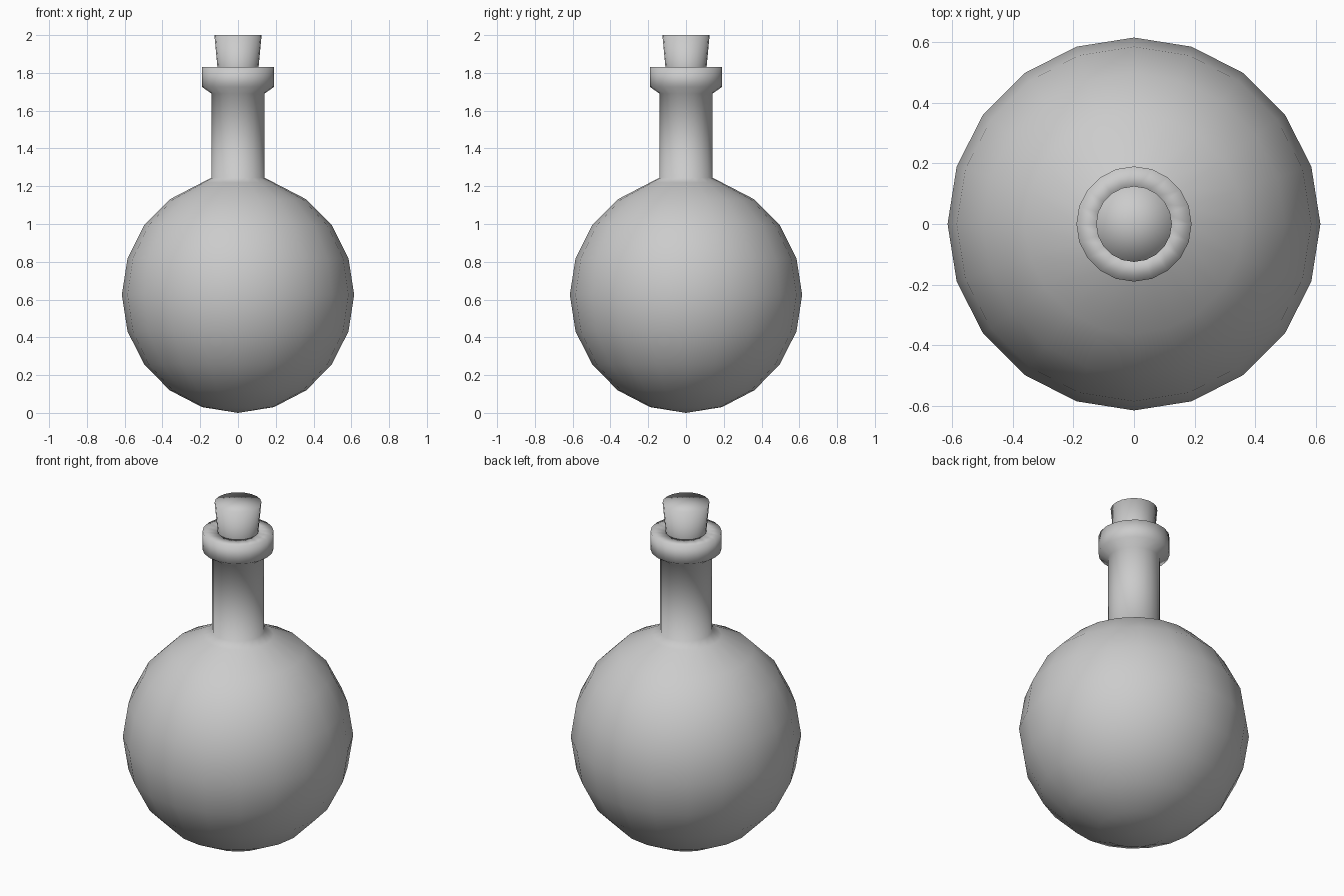
import bpy, bmesh, math

if "Cube" in bpy.data.objects:
    bpy.data.objects.remove(bpy.data.objects["Cube"])

SEG = 20

def lathe(name, profile):
    """Revolve (radius, z) points about z; radius 0 becomes a pole."""
    bm = bmesh.new()
    rings = []
    for r, z in profile:
        if r == 0:
            rings.append([bm.verts.new((0, 0, z))] * SEG)
        else:
            rings.append([bm.verts.new((r * math.cos(2 * math.pi * i / SEG),
                                        r * math.sin(2 * math.pi * i / SEG), z))
                          for i in range(SEG)])
    for a, b in zip(rings, rings[1:]):
        for i in range(SEG):
            j = (i + 1) % SEG
            bm.faces.new(list(dict.fromkeys((a[i], a[j], b[j], b[i]))))
    bmesh.ops.recalc_face_normals(bm, faces=bm.faces)
    for f in bm.faces:
        f.smooth = True
    mesh = bpy.data.meshes.new(name)
    bm.to_mesh(mesh)
    bm.free()
    ob = bpy.data.objects.new(name, mesh)
    bpy.context.collection.objects.link(ob)
    return ob

# round flask body flowing into the neck and rolled lip
R, RZ, CZ = 0.615, 0.625, 0.625
body = [(0, 0)]
for k in range(1, 10):
    a = math.radians(-90 + 18 * k)
    body.append((R * math.cos(a), CZ + RZ * math.sin(a)))
neck = [(0.14, 1.245), (0.14, 1.69), (0.19, 1.725), (0.19, 1.83),
        (0.11, 1.83), (0.10, 1.70)]
lathe("flask", body + neck)

# tapered cork
lathe("cork", [(0, 1.65), (0.092, 1.65), (0.125, 2.0), (0, 2.0)])
